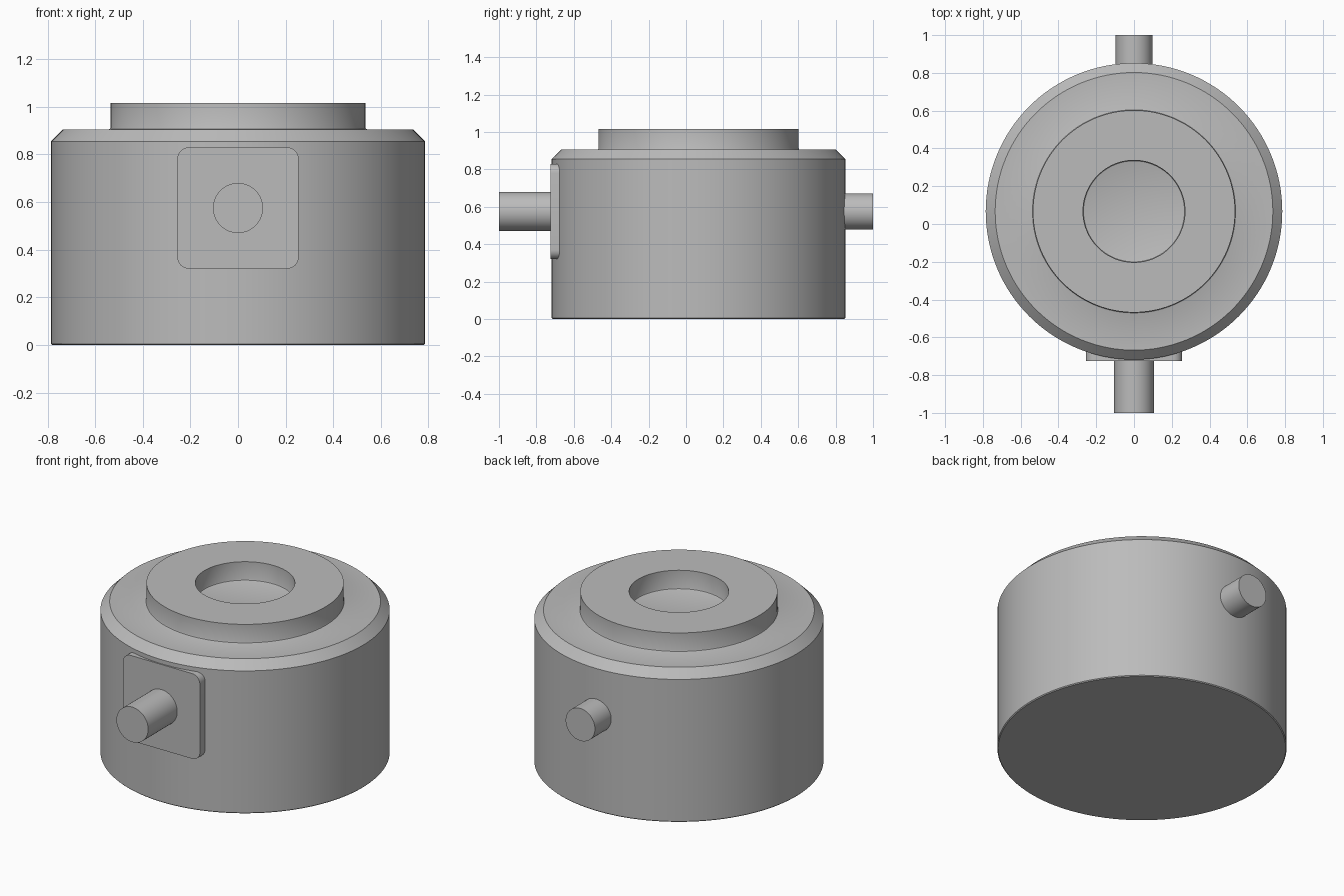
import bpy
import bmesh
from math import cos, sin, pi, radians
from mathutils import Matrix, Vector

cube = bpy.data.objects.get("Cube")
if cube:
    bpy.data.objects.remove(cube, do_unlink=True)

# Single grey metal
metal = bpy.data.materials.new("grey metal")
metal.use_nodes = True
grey = (0.5, 0.5, 0.5, 1)
metal.diffuse_color = grey
metal.node_tree.nodes["Principled BSDF"].inputs["Base Color"].default_value = grey

AXIS_Y = 0.067
PIN_Z = 0.575


def finish(name, bm):
    bmesh.ops.recalc_face_normals(bm, faces=bm.faces)
    mesh = bpy.data.meshes.new(name)
    bm.to_mesh(mesh)
    bm.free()
    obj = bpy.data.objects.new(name, mesh)
    bpy.context.collection.objects.link(obj)
    mesh.materials.append(metal)
    bpy.ops.object.select_all(action="DESELECT")
    obj.select_set(True)
    bpy.context.view_layer.objects.active = obj
    bpy.ops.object.shade_smooth_by_angle(angle=radians(30))
    return obj


def lathe(name, profile, steps=128):
    """Revolve (radius, height) points around the vertical axis."""
    bm = bmesh.new()
    verts = [bm.verts.new((r, AXIS_Y, z)) for r, z in profile]
    edges = [bm.edges.new(pair) for pair in zip(verts, verts[1:])]
    bmesh.ops.spin(bm, geom=verts + edges, cent=(0, AXIS_Y, 0), axis=(0, 0, 1),
                   angle=2 * pi, steps=steps, use_merge=True)
    bmesh.ops.remove_doubles(bm, verts=bm.verts, dist=0.0001)
    return finish(name, bm)


def pin(name, radius, y0, y1):
    bm = bmesh.new()
    place = Matrix.Translation((0, (y0 + y1) / 2, PIN_Z)) @ Matrix.Rotation(pi / 2, 4, "X")
    bmesh.ops.create_cone(bm, cap_ends=True, segments=64, radius1=radius,
                          radius2=radius, depth=abs(y1 - y0), matrix=place)
    return finish(name, bm)


def rounded_plate(name, half, radius, y0, y1):
    """Square plate with rounded corners, facing the front."""
    bm = bmesh.new()
    ring = []
    for k in range(4):
        mid = pi / 4 + k * pi / 2
        sx = 1 if cos(mid) > 0 else -1
        sz = 1 if sin(mid) > 0 else -1
        for i in range(9):
            a = k * pi / 2 + i * pi / 16
            ring.append(bm.verts.new((sx * (half - radius) + radius * cos(a), y0,
                                      PIN_Z + sz * (half - radius) + radius * sin(a))))
    face = bm.faces.new(ring)
    new = bmesh.ops.extrude_face_region(bm, geom=[face], use_keep_orig=True)["geom"]
    bmesh.ops.translate(bm, vec=Vector((0, y1 - y0, 0)),
                        verts=[g for g in new if isinstance(g, bmesh.types.BMVert)])
    return finish(name, bm)


# Drum with chamfered shoulder, raised collar and shallow round recess
FLOOR, TOP, FILLET = 0.905, 1.017, 0.008
lathe("drum_body", [
    (0, 0), (0.78, 0), (0.785, 0.005), (0.785, 0.855), (0.735, FLOOR),
    (0.535 + FILLET, FLOOR), (0.535 + FILLET * 0.3, FLOOR + FILLET * 0.3),
    (0.535, FLOOR + FILLET), (0.535, TOP), (0.27, TOP),
    (0.27, FLOOR + FILLET), (0.27 - FILLET * 0.3, FLOOR + FILLET * 0.3),
    (0.27 - FILLET, FLOOR), (0, FLOOR),
])

# Front mounting plate and the two side pins
rounded_plate("front_plate", 0.255, 0.05, -0.725, -0.6)
pin("front_pin", 0.105, -1.0, -0.7)
pin("back_pin", 0.097, 0.8, 1.0)
